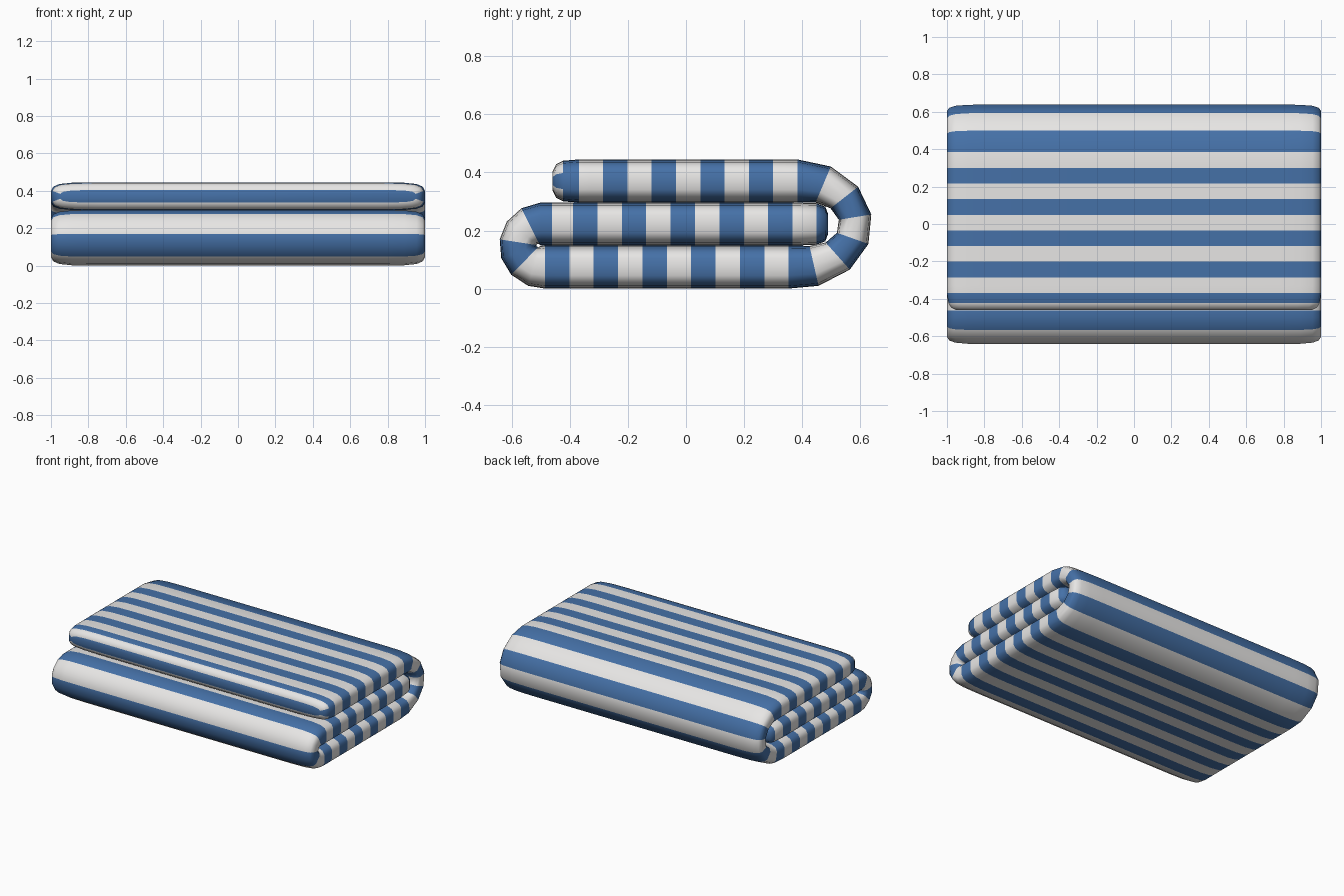
import bpy, bmesh, math

if "Cube" in bpy.data.objects:
    bpy.data.objects.remove(bpy.data.objects["Cube"])

def material(name, rgb):
    m = bpy.data.materials.new(name)
    m.diffuse_color = (*rgb, 1)
    m.use_nodes = True
    m.node_tree.nodes["Principled BSDF"].inputs["Base Color"].default_value = m.diffuse_color
    return m

white = material("off_white", (0.80, 0.79, 0.78))
blue = material("towel_blue", (0.06, 0.165, 0.39))

# Folded centre line in the YZ plane: middle layer, front fold, bottom layer, rear fold, top layer
H = 0.0745
L1, L2, L3, L4 = 0.867, 0.242, 0.90, 0.523

def path(s):
    """Returns y, z, outward normal (y, z) and half thickness at length s."""
    if s < L1:
        return 0.367 - s, 0.2225, 0, 1, H
    s -= L1
    if s < L2:
        a = math.pi * s / L2
        return (-0.5 - 0.08 * math.sin(a), 0.1485 + 0.074 * math.cos(a),
                -math.sin(a), math.cos(a), H - 0.011 * math.sin(a))
    s -= L2
    if s < L3:
        return -0.5 + s, H, 0, -1, H
    s -= L3
    if s < L4:
        a = math.pi * s / L4
        return (0.40 + 0.185 * math.sin(a), 0.2225 - 0.148 * math.cos(a),
                math.sin(a), -math.cos(a), H - 0.018 * math.sin(a))
    return 0.40 - (s - L4), 0.3705, 0, 1, H

# Stripe number -> length along the path
KNOTS = [(0, 0.0), (9, 0.756), (14, 1.123), (23, 1.879), (32, 2.632), (40, 3.301)]

def stripe_to_s(k):
    for (k0, s0), (k1, s1) in zip(KNOTS, KNOTS[1:]):
        if k <= k1:
            return s0 + (s1 - s0) * (k - k0) / (k1 - k0)

# Stations: length, thickness scale, width inset, colour of the strip that follows
stations = [(-0.123, 0.45, 0.05, 1), (-0.113, 0.80, 0.02, 1),
            (-0.083, 0.96, 0.005, 0)]
for i in range(80):
    k = i / 2
    if i % 2 and 23 <= k <= 32:      # coarser facets round the rear fold
        continue
    stations.append((stripe_to_s(k), 1, 0, 1 if int(k) % 2 == 0 else 0))
END = 3.392
stations += [(3.301, 1, 0, 1), (END - 0.037, 0.94, 0.008, 0),
             (END - 0.013, 0.78, 0.022, 0), (END, 0.45, 0.05, 1)]

# Rounded cross-section (x, share of half thickness)
quarter = [(1, 0.4), (0.987, 0.7), (0.955, 0.88), (0.89, 0.975), (0.78, 1)]
right = [(x, -t) for x, t in reversed(quarter)] + [(1, 0)] + quarter
section = right + [(-x, t) for x, t in reversed(right)]
n = len(section)

# Towel skin
bm = bmesh.new()
rings = []
for s, scale, inset, _ in stations:
    y, z, ny, nz, h = path(s)
    rings.append([bm.verts.new((math.copysign(abs(x) - inset, x),
                                y + ny * h * t * scale, z + nz * h * t * scale))
                  for x, t in section])
for i, (a, b) in enumerate(zip(rings, rings[1:])):
    for j in range(n):
        k = (j + 1) % n
        f = bm.faces.new((a[j], a[k], b[k], b[j]))
        f.material_index = stations[i][3]
        # blue end band wraps onto the sides of the rounded end
        if i >= len(rings) - 3 and max(abs(section[j][1]), abs(section[k][1])) < 0.5:
            f.material_index = 1
# End caps, as strips across the width
for ring, col in ((rings[0], 0), (rings[-1], 1)):
    half = n // 2
    for j in range(half - 1):
        f = bm.faces.new((ring[j], ring[j + 1], ring[n - 2 - j], ring[n - 1 - j]))
        f.material_index = col
bmesh.ops.recalc_face_normals(bm, faces=bm.faces)
for f in bm.faces:
    f.smooth = True

mesh = bpy.data.meshes.new("folded_towel")
bm.to_mesh(mesh)
bm.free()
mesh.materials.append(white)
mesh.materials.append(blue)
towel = bpy.data.objects.new("folded_towel", mesh)
bpy.context.collection.objects.link(towel)
